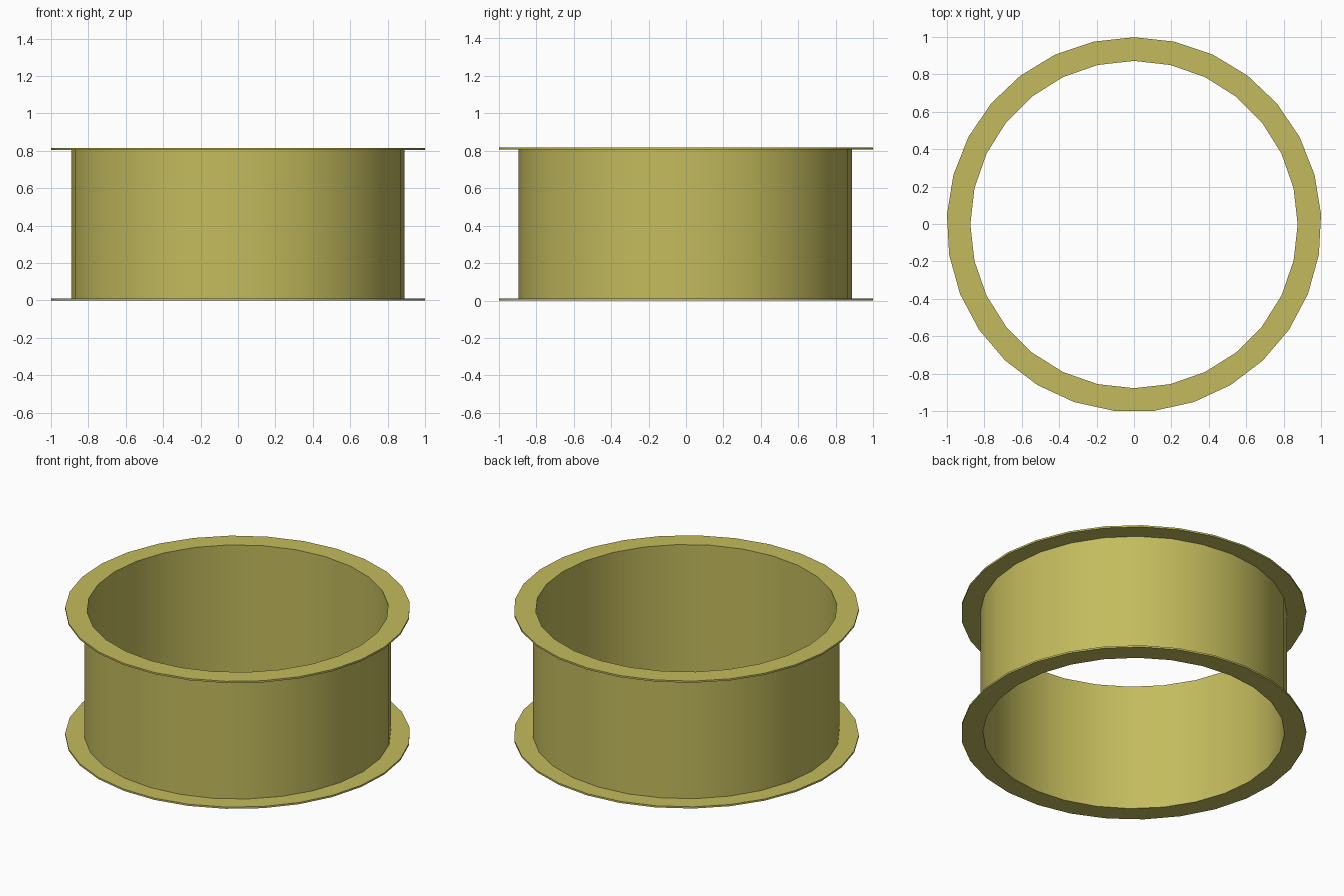
import bpy, bmesh
from math import sin, cos, pi, radians

if "Cube" in bpy.data.objects:
    bpy.data.objects.remove(bpy.data.objects["Cube"])

HEIGHT, PLATE = 0.816, 0.011
Y_SHIFT = -0.003          # centres the odd-sided flange
BORE, DRUM_R, FLANGE_R = 0.875, 0.89, 1.0015

mat = bpy.data.materials.new("olive_yellow")
mat.diffuse_color = (0.55, 0.50, 0.11, 1)
mat.use_nodes = True
mat.node_tree.nodes["Principled BSDF"].inputs["Base Color"].default_value = mat.diffuse_color


def ring(name, outer, outer_sides, z0, z1):
    """Extruded polygon ring with a 28-sided bore."""
    cu = bpy.data.curves.new(name, 'CURVE')
    cu.dimensions = '2D'
    cu.fill_mode = 'BOTH'
    cu.extrude = (z1 - z0) / 2
    for r, n in ((outer, outer_sides), (BORE, 28)):
        sp = cu.splines.new('POLY')
        sp.points.add(n - 1)
        for i, p in enumerate(sp.points):
            a = 2 * pi * i / n
            p.co = (r * sin(a), r * cos(a), 0, 1)
        sp.use_cyclic_u = True
    ob = bpy.data.objects.new(name, cu)
    bpy.context.collection.objects.link(ob)
    ob.location = (0, Y_SHIFT, (z0 + z1) / 2)
    bpy.ops.object.select_all(action='DESELECT')
    ob.select_set(True)
    bpy.context.view_layer.objects.active = ob
    bpy.ops.object.convert(target='MESH')
    ob = bpy.context.object
    ob.name = name
    # weld caps to walls
    bm = bmesh.new()
    bm.from_mesh(ob.data)
    bmesh.ops.remove_doubles(bm, verts=bm.verts, dist=1e-4)
    bmesh.ops.recalc_face_normals(bm, faces=bm.faces)
    bmesh.ops.dissolve_limit(bm, angle_limit=radians(1), verts=bm.verts, edges=bm.edges)
    bmesh.ops.triangulate(bm, faces=[f for f in bm.faces if len(f.verts) > 4])
    bm.to_mesh(ob.data)
    bm.free()
    ob.data.materials.clear()
    ob.data.materials.append(mat)
    bpy.ops.object.shade_smooth_by_angle(angle=radians(30))
    return ob


# Drum wall between the two thin flanges
ring("drum_wall", DRUM_R, 28, PLATE, HEIGHT - PLATE)
ring("bottom_flange", FLANGE_R, 29, 0, PLATE)
ring("top_flange", FLANGE_R, 29, HEIGHT - PLATE, HEIGHT)
